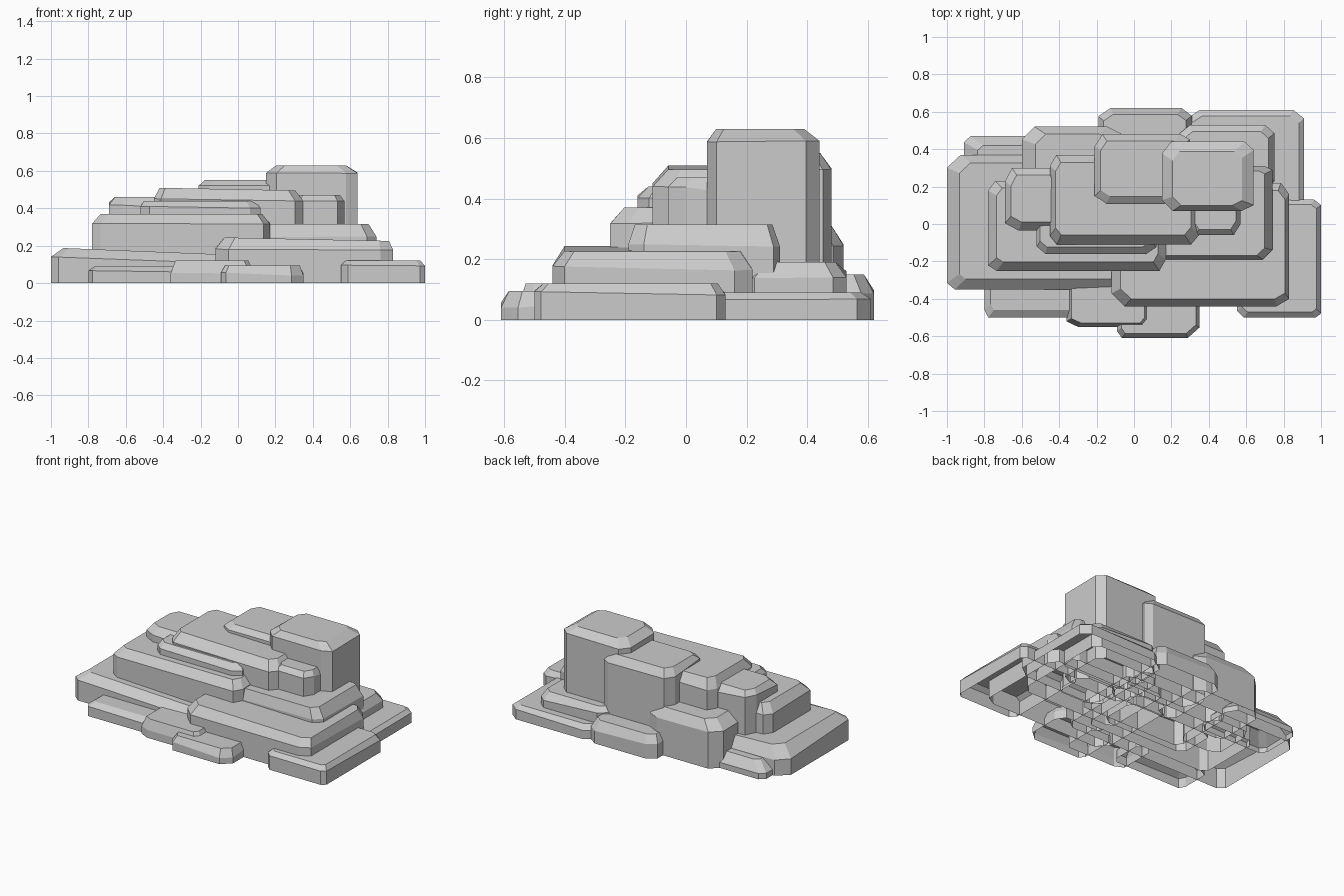
import bpy, bmesh, random

if "Cube" in bpy.data.objects:
    bpy.data.objects.remove(bpy.data.objects["Cube"])

random.seed(4)

# Each rock slab: x0, x1, y0, y1, top height, corner chamfer, bevel inset, bevel drop
base_tier = {
    "left_base_slab": (-1.0, 0.25, -0.35, 0.37, 0.19, 0.06, 0.06, 0.06),
    "front_right_slab": (-0.12, 0.83, -0.44, 0.22, 0.245, 0.06, 0.04, 0.06),
    "right_corner_slab": (0.55, 1.0, -0.50, 0.13, 0.12, 0.03, 0.03, 0.03),
    "front_left_stone": (-0.80, -0.25, -0.50, -0.25, 0.09, 0.04, 0.04, 0.025),
    "front_mid_stone": (-0.36, 0.09, -0.55, -0.25, 0.12, 0.05, 0.04, 0.05),
    "front_stone": (-0.09, 0.35, -0.61, -0.28, 0.095, 0.05, 0.03, 0.04),
    "back_right_slab": (0.25, 0.91, -0.05, 0.61, 0.09, 0.08, 0.05, 0.03),
    "back_stone": (-0.19, 0.31, 0.28, 0.62, 0.15, 0.05, 0.04, 0.05),
    "back_left_stone": (-0.91, -0.40, 0.15, 0.47, 0.10, 0.06, 0.06, 0.05),
}
middle_tier = {
    "left_step": (-0.78, 0.17, -0.25, 0.23, 0.37, 0.05, 0.04, 0.045),
    "right_step": (0.02, 0.74, -0.19, 0.31, 0.315, 0.04, 0.04, 0.06),
    "back_left_block": (-0.60, -0.07, 0.12, 0.52, 0.31, 0.06, 0.06, 0.05),
    "back_right_step": (0.24, 0.75, 0.20, 0.53, 0.19, 0.05, 0.04, 0.04),
    "thin_ledge": (-0.52, 0.12, -0.16, 0.12, 0.44, 0.05, 0.03, 0.03),
}
upper_tier = {
    "left_block": (-0.69, -0.38, -0.035, 0.30, 0.46, 0.06, 0.05, 0.04),
    "centre_block": (-0.45, 0.35, -0.11, 0.37, 0.51, 0.05, 0.04, 0.05),
    "right_small_block": (0.28, 0.57, -0.06, 0.18, 0.47, 0.05, 0.03, 0.04),
    "back_tall_block": (-0.21, 0.30, 0.11, 0.48, 0.55, 0.05, 0.05, 0.04),
    "tall_block": (0.15, 0.64, 0.07, 0.44, 0.63, 0.05, 0.05, 0.035),
}
# Slabs whose top drops toward +x
tilts = {"left_base_slab": 0.05, "front_right_slab": 0.02, "centre_block": 0.015}


def slab(name, x0, x1, y0, y1, top, chamfer, inset, drop):
    def outline(a, b, c, d, cut):
        # Octagon: rectangle with uneven clipped corners
        p, q = zip(*[(cut * u, cut * v) for u, v in cuts])
        return [(a + p[0], c), (b - p[1], c), (b, c + q[1]), (b, d - q[2]),
                (b - p[2], d), (a + p[3], d), (a, d - q[3]), (a, c + q[0])]

    cuts = [(random.uniform(0.5, 1.3), random.uniform(0.5, 1.3)) for _ in range(4)]
    ins = [inset * random.uniform(0.5, 1.3) for _ in range(4)]
    corner_drop = [drop * random.uniform(0.7, 1.4) for _ in range(4)]
    owner = [0, 1, 1, 2, 2, 3, 3, 0]
    tilt = tilts.get(name, 0)

    def height(x):
        return top - tilt * (x - x0) / (x1 - x0)

    outer = outline(x0, x1, y0, y1, chamfer)
    inner = outline(x0 + ins[0], x1 - ins[1], y0 + ins[2], y1 - ins[3], chamfer * 0.8)
    bm = bmesh.new()
    rings = [
        [bm.verts.new((x, y, 0)) for x, y in outer],
        [bm.verts.new((x, y, height(x) - corner_drop[k])) for (x, y), k in zip(outer, owner)],
        [bm.verts.new((x, y, height(x))) for x, y in inner],
    ]
    # Open underside, walls, sloped shoulder and flat top
    for low, high in zip(rings, rings[1:]):
        for i in range(8):
            j = (i + 1) % 8
            bm.faces.new((low[i], low[j], high[j], high[i]))
    bm.faces.new(rings[2])
    mesh = bpy.data.meshes.new(name)
    bm.to_mesh(mesh)
    bm.free()
    bpy.context.collection.objects.link(bpy.data.objects.new(name, mesh))


for tier in (base_tier, middle_tier, upper_tier):
    for name, dims in tier.items():
        slab(name, *dims)
